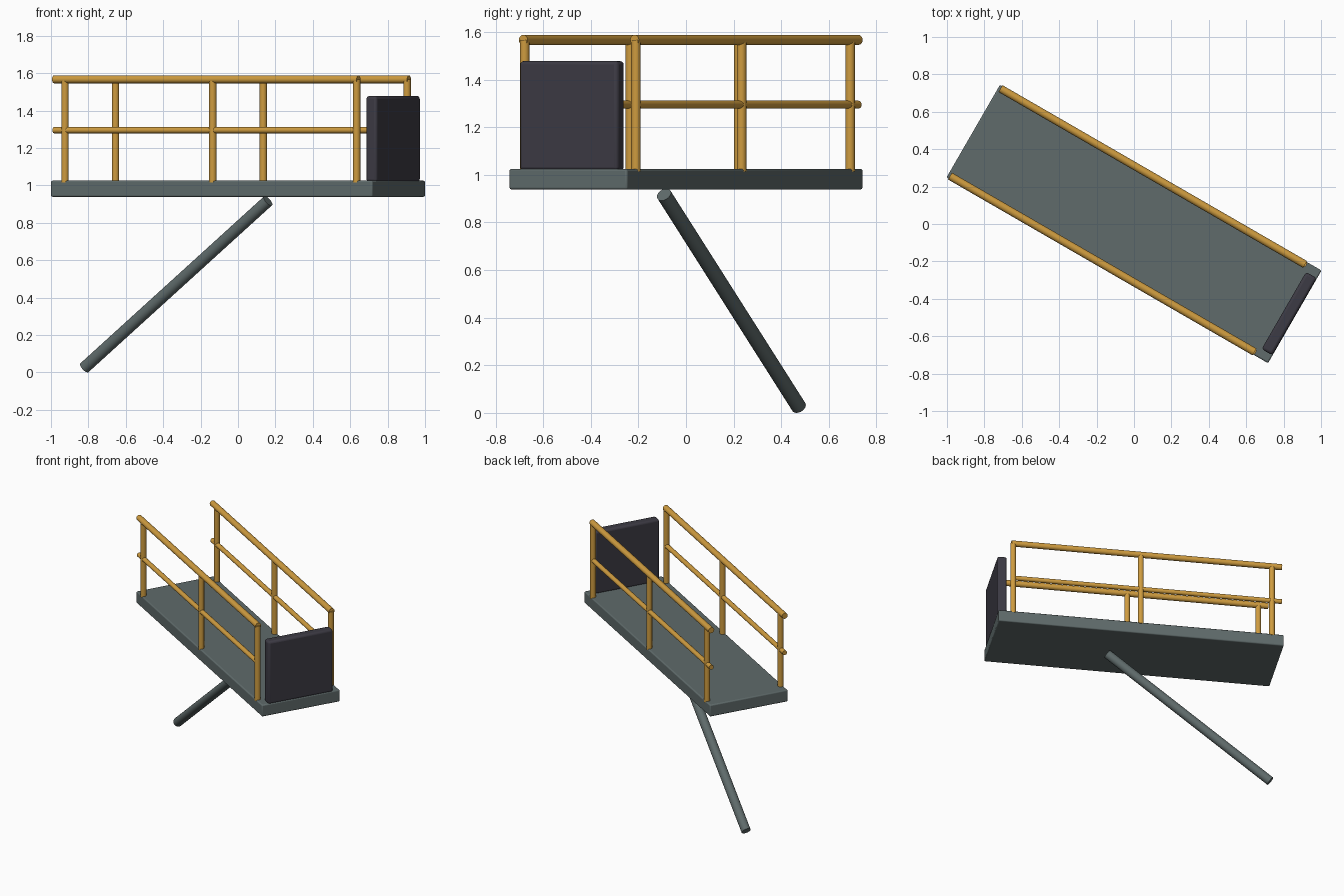
import bpy, math
from mathutils import Vector, Matrix

cube = bpy.data.objects.get("Cube")
if cube:
    bpy.data.objects.remove(cube, do_unlink=True)

# The whole platform is turned 30 degrees; parts are laid out in its own axes
TURN = Matrix.Rotation(math.radians(-30), 4, 'Z')


def material(name, rgb):
    m = bpy.data.materials.new(name)
    m.use_nodes = True
    m.diffuse_color = (*rgb, 1)
    m.node_tree.nodes["Principled BSDF"].inputs["Base Color"].default_value = (*rgb, 1)
    return m


STEEL = material("grey steel", (0.115, 0.147, 0.147))
YELLOW = material("safety yellow", (0.62, 0.33, 0.05))
DARK = material("dark panel", (0.046, 0.043, 0.058))


def finish(name, mat):
    ob = bpy.context.object
    ob.name = ob.data.name = name
    ob.data.materials.append(mat)
    bpy.ops.object.shade_smooth_by_angle(angle=math.radians(35))
    return ob


def box(name, centre, size, bevel, mat):
    bpy.ops.mesh.primitive_cube_add(size=1)
    ob = bpy.context.object
    ob.data.transform(Matrix.Diagonal((*size, 1)))
    ob.matrix_world = TURN @ Matrix.Translation(centre)
    finish(name, mat)
    mod = ob.modifiers.new("Bevel", 'BEVEL')
    mod.width, mod.segments = bevel, 3


def rod(name, a, b, radius, mat):
    a, b = Vector(a), Vector(b)
    d = b - a
    bpy.ops.mesh.primitive_cylinder_add(vertices=20, radius=radius, depth=d.length)
    ob = bpy.context.object
    ob.matrix_world = (TURN @ Matrix.Translation((a + b) / 2)
                       @ d.to_track_quat('Z', 'Y').to_matrix().to_4x4())
    finish(name, mat)


# Deck and end panel
box("deck", (0, 0, 0.982), (1.985, 0.572, 0.086), 0.008, STEEL)
box("control_panel", (0.958, 0, 1.248), (0.066, 0.476, 0.46), 0.015, DARK)

# Railings on both sides
for side, v in (("left", 0.27), ("right", -0.27)):
    rod(side + "_top_rail", (-0.98, v, 1.567), (0.90, v, 1.567), 0.021, YELLOW)
    rod(side + "_mid_rail", (-0.98, v, 1.295), (0.90, v, 1.295), 0.0165, YELLOW)
    for i, u in enumerate((-0.912, 0, 0.888)):
        rod(f"{side}_post_{i + 1}", (u, v, 1.015), (u, v, 1.567), 0.02, YELLOW)

# Sloping support arm
rod("support_arm", (-0.948, 0, 0.025), (0.185, 0, 0.917), 0.032, STEEL)
